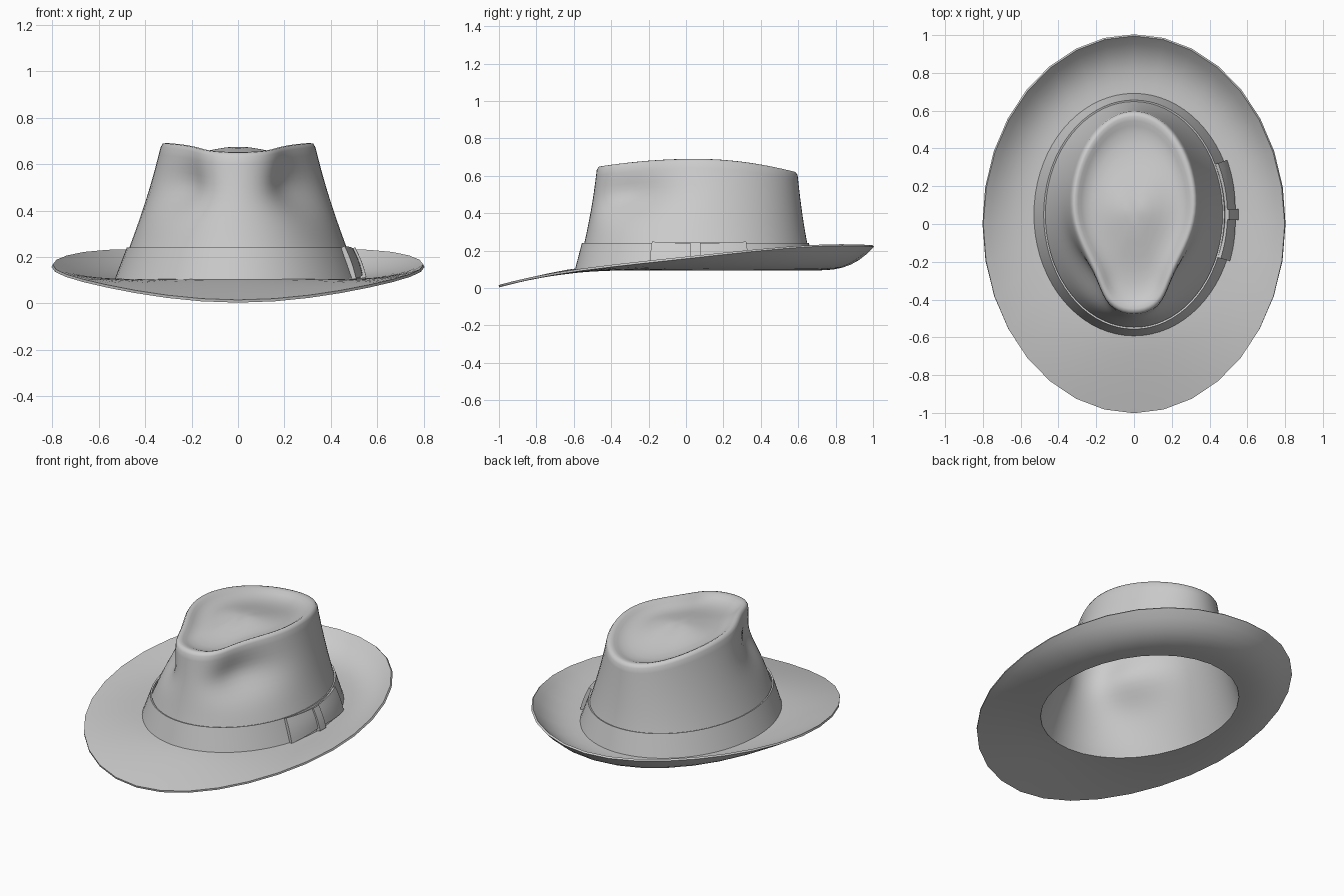
import bpy, bmesh
from math import sin, cos, exp, pi, radians, degrees

if "Cube" in bpy.data.objects:
    bpy.data.objects.remove(bpy.data.objects["Cube"])


def lerp(a, b, t):
    return a + (b - a) * t


def loft(name, rings, thickness, closed=True, cap=False, angle=40, offset=0):
    """Skin a list of point rings, then give the sheet some thickness."""
    bm = bmesh.new()
    rows = [[bm.verts.new(p) for p in ring] for ring in rings]
    n = len(rows[0])
    for lo, hi in zip(rows, rows[1:]):
        for i in range(n if closed else n - 1):
            j = (i + 1) % n
            bm.faces.new((lo[i], lo[j], hi[j], hi[i]))
    if cap:
        c = bm.verts.new((0, 0.06, 0.668))
        for i in range(n):
            bm.faces.new((rows[-1][i], rows[-1][(i + 1) % n], c))
    mesh = bpy.data.meshes.new(name)
    bm.to_mesh(mesh)
    bm.free()
    ob = bpy.data.objects.new(name, mesh)
    bpy.context.collection.objects.link(ob)
    bpy.ops.object.select_all(action='DESELECT')
    ob.select_set(True)
    bpy.context.view_layer.objects.active = ob
    mod = ob.modifiers.new("thickness", 'SOLIDIFY')
    mod.thickness = thickness
    mod.offset = offset
    bpy.ops.object.modifier_apply(modifier=mod.name)
    bpy.ops.object.shade_smooth_by_angle(angle=radians(angle))
    return ob


def angles(n):
    return [2 * pi * i / n for i in range(n)]   # 0 = front, 90 deg = +x


# Brim: oval, dipping at the front and curling up at the back
def brim_point(a, t):
    y = -cos(a)
    outer = 0.162 + 0.1075 * y - 0.045 * y ** 4
    inner = 0.1
    p = t ** lerp(1.2, 3.0, (y + 1) / 2)
    return (lerp(0.51, 0.8, t) * sin(a),
            lerp(0.05 + 0.625 * y, y, t),
            lerp(inner, outer, p))


loft("brim", [[brim_point(a, k / 8) for a in angles(32)] for k in range(9)], 0.012)


# Crown: oval base rising to a teardrop top with pinched front sides
def crown_point(a, s):
    b = 1.25 * s - 0.25 * s * s - 0.0
    b = min(b, 1.0)
    d = abs(degrees(a) - (360 if a > pi else 0))
    side = 1 if a < pi else -1
    bump = exp(-((d - 50) / 28) ** 2)
    x = lerp(0.515, 0.332, b) * sin(a) * (1 - 0.22 * b * b * bump)
    y = lerp(0.05, 0.06, b) - lerp(0.63, 0.53, b ** 0.8) * cos(a)
    top = 0.682 - (0.15 if y < 0.05 else 0.24) * (y - 0.05) ** 2
    dent = 0.055 * exp(-((d - 47) / 25) ** 2 - ((s - 0.7) / 0.19) ** 2)
    return (x - side * 0.87 * dent, y + 0.5 * dent, lerp(0.1, top, s))


N = 72
rings = [[crown_point(a, k / 18 * 0.98) for a in angles(N)] for k in range(19)]
# Top of the crown: rounded rim, gutter, gently raised middle
for k, drop in ((0.985, -0.002), (0.96, -0.003), (0.92, 0.003), (0.87, 0.015), (0.8, 0.027),
                (0.7, 0.034), (0.58, 0.033), (0.45, 0.026), (0.3, 0.014), (0.15, 0.004)):
    ring = []
    for a in angles(N):
        x, y, z = crown_point(a, 1)
        ring.append((x * k, lerp(0.06, y, k), lerp(0.668, z, k) - drop))
    rings.append(ring)
loft("crown", rings, 0.012, cap=True, angle=60)


# Ribbon band and bow follow the slanted oval at the crown's foot
def ribbon_point(a, z, off=0.0):
    return ((0.527 - (z - 0.1) * 0.38 + off) * sin(a),
            0.05 - (0.638 - (z - 0.1) * 0.26 + off) * cos(a), z)


loft("ribbon_band", [[ribbon_point(a, z) for a in angles(N)]
                     for z in (0.1, 0.145, 0.19, 0.24)], 0.01)


def ribbon_patch(name, a0, a1, low, high, off, thick):
    """Curved strip; low, high and off are (start, end) pairs."""
    rows = []
    for r in range(7):
        v = r / 6
        row = []
        for i in range(9):
            t = i / 8
            z = lerp(lerp(*low, t), lerp(*high, t), v)
            puff = 0.005 * sin(pi * v)
            row.append(ribbon_point(radians(lerp(a0, a1, t)), z, lerp(*off, t) + puff))
        rows.append(row)
    loft(name, rows, thick, closed=False)


ribbon_patch("bow_front_loop", 68, 89, (0.105, 0.125), (0.243, 0.232), (0.012, 0.008), 0.022)
ribbon_patch("bow_back_loop", 116, 91, (0.105, 0.125), (0.243, 0.232), (0.012, 0.008), 0.022)
ribbon_patch("bow_knot", 87.5, 92.5, (0.11, 0.11), (0.236, 0.236), (0.016, 0.016), 0.028)
